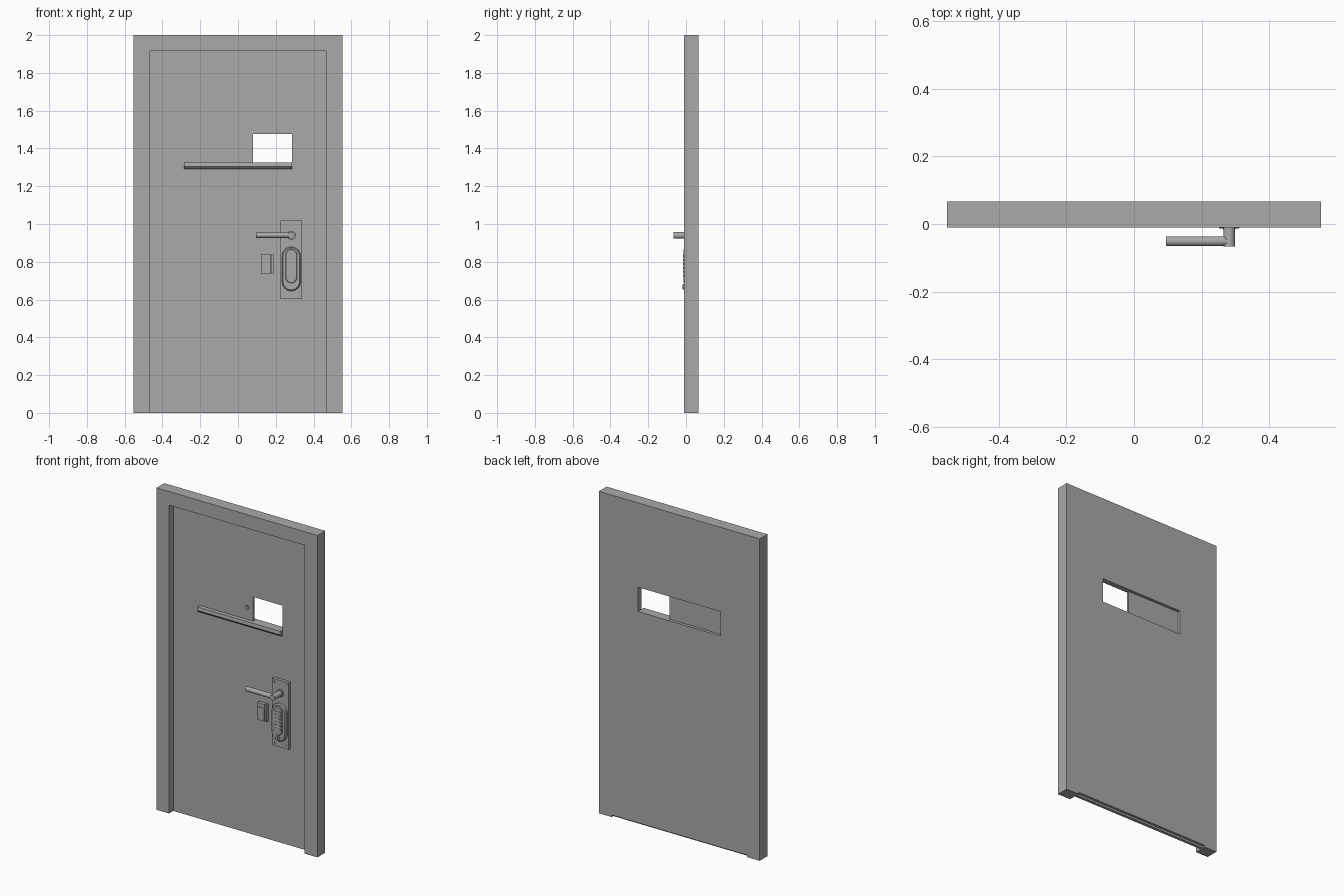
import bpy, bmesh, math
from mathutils import Vector, Matrix

cube = bpy.data.objects.get("Cube")
if cube:
    bpy.data.objects.remove(cube, do_unlink=True)

grey = bpy.data.materials.new("grey_metal")
grey.use_nodes = True
GREY = (0.4, 0.4, 0.4, 1)
grey.diffuse_color = GREY
grey.node_tree.nodes["Principled BSDF"].inputs["Base Color"].default_value = GREY


def finish(name, bm, smooth=False):
    bmesh.ops.recalc_face_normals(bm, faces=bm.faces)
    mesh = bpy.data.meshes.new(name)
    bm.to_mesh(mesh)
    bm.free()
    mesh.materials.append(grey)
    ob = bpy.data.objects.new(name, mesh)
    bpy.context.collection.objects.link(ob)
    if smooth:
        bpy.ops.object.select_all(action='DESELECT')
        ob.select_set(True)
        bpy.context.view_layer.objects.active = ob
        bpy.ops.object.shade_smooth_by_angle(angle=math.radians(35))
    return ob


def box(name, x, y, z):
    """Box from three (low, high) ranges."""
    bm = bmesh.new()
    bmesh.ops.create_cube(bm, size=1)
    for v in bm.verts:
        v.co = Vector([lo + (c + 0.5) * (hi - lo) for c, (lo, hi) in zip(v.co, (x, y, z))])
    return finish(name, bm)


def cylinder(name, start, end, radius, sides=24):
    a, b = Vector(start), Vector(end)
    d = b - a
    bm = bmesh.new()
    turn = Matrix.Translation((a + b) / 2) @ d.to_track_quat('Z', 'Y').to_matrix().to_4x4()
    bmesh.ops.create_cone(bm, cap_ends=True, segments=sides, radius1=radius,
                          radius2=radius, depth=d.length, matrix=turn)
    return finish(name, bm, sides > 8)


def stadium(name, x, z, radius, half_height, front, back, inset=0.0):
    """Upright pill plate whose front rim narrows by the inset."""
    bm = bmesh.new()
    rings = []
    for y, r in ((back, radius), (front + inset, radius), (front, radius - inset)):
        ring = []
        for centre, first in ((half_height - radius, 0), (radius - half_height, math.pi)):
            for i in range(13):
                a = first + math.pi * i / 12
                ring.append(bm.verts.new((x + r * math.cos(a), y, z + centre + r * math.sin(a))))
        rings.append(ring)
    for low, high in zip(rings, rings[1:]):
        n = len(low)
        for i in range(n):
            j = (i + 1) % n
            bm.faces.new((low[i], low[j], high[j], high[i]))
    bm.faces.new(rings[0])
    bm.faces.new(rings[-1])
    return finish(name, bm, True)


def cut(target, cutter):
    mod = target.modifiers.new("cut", 'BOOLEAN')
    mod.operation, mod.solver, mod.object = 'DIFFERENCE', 'EXACT', cutter
    bpy.ops.object.select_all(action='DESELECT')
    target.select_set(True)
    bpy.context.view_layer.objects.active = target
    bpy.ops.object.modifier_apply(modifier=mod.name)
    bpy.data.objects.remove(cutter, do_unlink=True)


# Frame and door leaf in one slab, with recess, window and bottom rebate
FRONT, BACK, LEAF = -0.01, 0.066, 0.032
slab = box("door_and_frame", (-0.553, 0.553), (FRONT, BACK), (0, 2))
cut(slab, box("recess_cutter", (-0.467, 0.465), (-1, LEAF), (-1, 1.915)))
cut(slab, box("window_cutter", (-0.285, 0.285), (-1, 1), (1.325, 1.476)))
cut(slab, box("rebate_cutter", (-0.467, 0.465), (0.05, 1), (-1, 0.012)))

# Sliding shutter with its small diamond knob
box("window_shutter", (-0.285, 0.08), (LEAF + 0.001, 0.048), (1.325, 1.476))
cylinder("shutter_knob", (0.04, 0.026, 1.4), (0.04, 0.04, 1.4), 0.015, 4)

# Window rail with a chamfered lower edge
profile = [(LEAF, 1.325), (0.008, 1.325), (0.005, 1.305), (0.02, 1.29), (LEAF, 1.29)]
bm = bmesh.new()
end = bm.faces.new([bm.verts.new((-0.285, y, z)) for y, z in profile])
moved = bmesh.ops.extrude_face_region(bm, geom=[end])["geom"]
bmesh.ops.translate(bm, vec=(0.57, 0, 0), verts=[g for g in moved if isinstance(g, bmesh.types.BMVert)])
finish("window_rail", bm)

# Lock plate with corner screws
LOCK = 0.282
PLATE = 0.012
box("lock_plate", (0.225, 0.339), (PLATE, LEAF), (0.603, 1.018))
for side in (-1, 1):
    for z in (0.622, 1.0):
        x = LOCK + side * 0.042
        cylinder("plate_screw", (x, PLATE - 0.003, z), (x, PLATE + 0.002, z), 0.006, 12)

# Lever handle
cylinder("handle_collar", (LOCK, 0.004, 0.94), (LOCK, PLATE, 0.94), 0.024)
cylinder("handle_neck", (LOCK, -0.066, 0.94), (LOCK, PLATE, 0.94), 0.0175)
cylinder("handle_lever", (0.095, -0.051, 0.941), (LOCK, -0.051, 0.941), 0.0145)

# Keypad housing, raised pad and two columns of keys
stadium("keypad_housing", LOCK, 0.762, 0.049, 0.117, -0.008, PLATE, 0.006)
stadium("keypad_pad", LOCK, 0.777, 0.03, 0.09, -0.014, -0.006, 0.003)
for side in (-1, 1):
    for row in range(6):
        x, z = LOCK + side * 0.013, 0.726 + row * 0.021
        box("keypad_key", (x - 0.006, x + 0.006), (-0.017, -0.012), (z - 0.005, z + 0.005))

# Thumb turn under the keys
cylinder("thumb_turn", (LOCK, -0.015, 0.668), (LOCK, -0.006, 0.668), 0.014)
box("thumb_grip", (LOCK - 0.003, LOCK + 0.003), (-0.018, -0.012), (0.657, 0.679))

# Small side latch box with a cap and a keeper strip
box("latch_body", (0.125, 0.173), (0.008, LEAF), (0.735, 0.816))
box("latch_cap", (0.125, 0.173), (0.011, LEAF), (0.816, 0.84))
box("latch_keeper", (0.177, 0.188), (0.012, LEAF), (0.735, 0.84))
